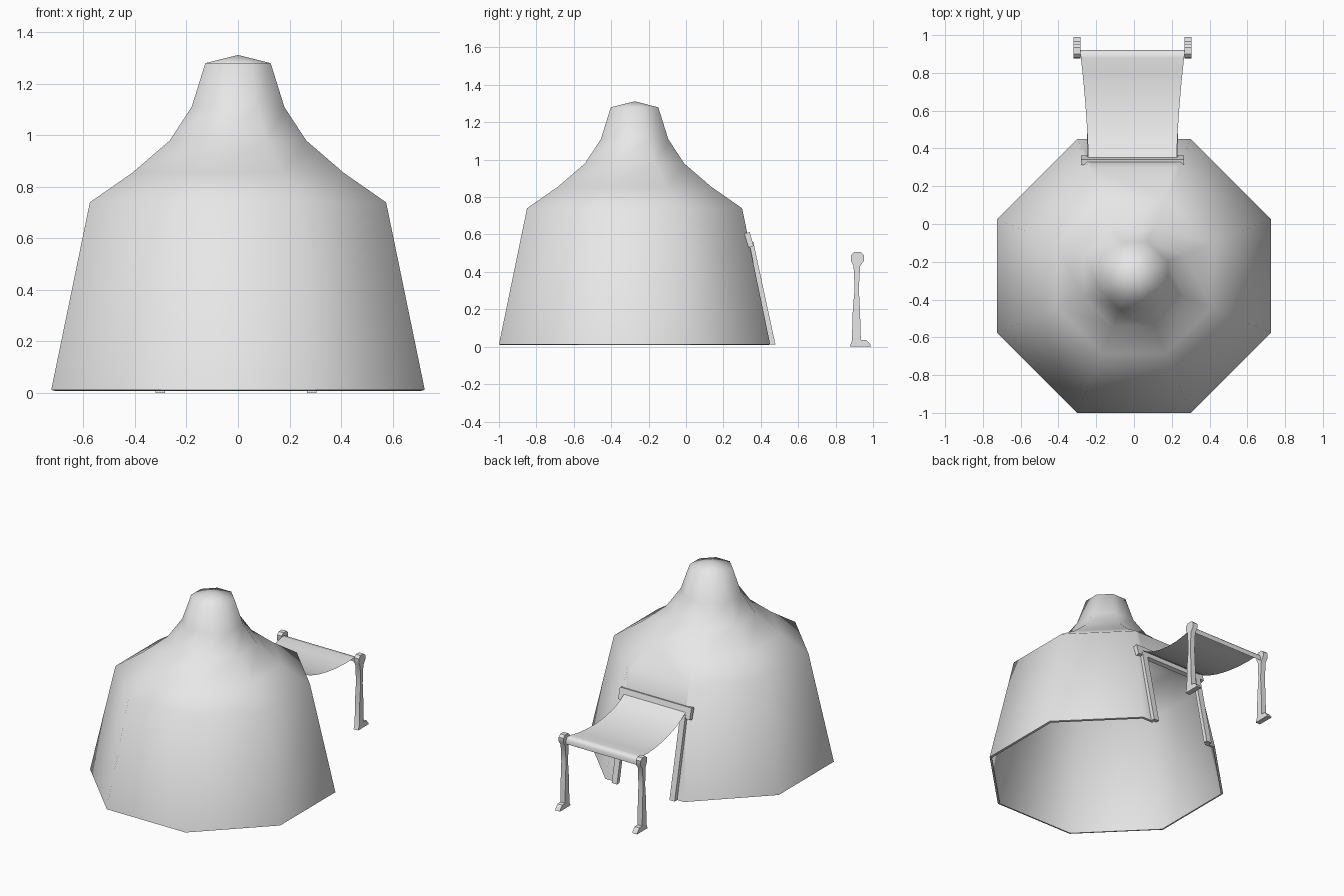
import bpy, bmesh, math
from mathutils import Vector

cube = bpy.data.objects.get("Cube")
if cube:
    bpy.data.objects.remove(cube, do_unlink=True)

grey = bpy.data.materials.new("plain grey")
grey.use_nodes = True
grey.diffuse_color = (0.8, 0.8, 0.8, 1)
grey.node_tree.nodes["Principled BSDF"].inputs["Base Color"].default_value = (0.8, 0.8, 0.8, 1)

TENT_Y = -0.275      # centre of the tent
DOOR_X = -0.008      # centre line of the entrance
SIDES = 8


def finish(name, bm, thickness=0, smooth_angle=None):
    """Turn a bmesh into a named object, optionally thickened and smoothed."""
    mesh = bpy.data.meshes.new(name)
    bm.to_mesh(mesh)
    bm.free()
    obj = bpy.data.objects.new(name, mesh)
    bpy.context.collection.objects.link(obj)
    mesh.materials.append(grey)
    bpy.ops.object.select_all(action='DESELECT')
    obj.select_set(True)
    bpy.context.view_layer.objects.active = obj
    if thickness:
        mod = obj.modifiers.new("thickness", 'SOLIDIFY')
        mod.thickness = thickness
        mod.offset = -1
        bpy.ops.object.modifier_apply(modifier=mod.name)
    if smooth_angle:
        bpy.ops.object.shade_smooth_by_angle(angle=math.radians(smooth_angle))
    return obj


def prism(name, profile, x0, x1, smooth_angle=None):
    """Extrude a (y, z) outline along x."""
    bm = bmesh.new()
    face = bm.faces.new([bm.verts.new((x0, y, z)) for y, z in profile])
    ext = bmesh.ops.extrude_face_region(bm, geom=[face])
    moved = [v for v in ext["geom"] if isinstance(v, bmesh.types.BMVert)]
    bmesh.ops.translate(bm, verts=moved, vec=(x1 - x0, 0, 0))
    bmesh.ops.recalc_face_normals(bm, faces=bm.faces)
    return finish(name, bm, smooth_angle=smooth_angle)


# Tent shell: octagonal rings given as (flat-side radius, height)
rings = [(0.725, 0.012), (0.575, 0.74), (0.41, 0.855), (0.265, 0.98),
         (0.18, 1.11), (0.127, 1.28)]
bm = bmesh.new()
loops = []
for apothem, z in rings:
    r = apothem / math.cos(math.pi / SIDES)
    angles = [(i + 0.5) * math.tau / SIDES for i in range(SIDES)]
    loops.append([bm.verts.new((r * math.cos(a), TENT_Y + r * math.sin(a), z))
                  for a in angles])
for low, high in zip(loops, loops[1:]):
    for i in range(SIDES):
        j = (i + 1) % SIDES
        bm.faces.new((low[i], low[j], high[j], high[i]))
apex = bm.verts.new((0, TENT_Y, 1.312))
for i in range(SIDES):
    bm.faces.new((loops[-1][i], loops[-1][(i + 1) % SIDES], apex))
bmesh.ops.recalc_face_normals(bm, faces=bm.faces)


# Doorway cut into the lower back wall
def back_wall():
    return [f for f in bm.faces if f.normal.y > 0.9
            and f.calc_center_median().z < 0.74]


for co, no in (((DOOR_X - 0.22, 0, 0), (1, 0, 0)),
               ((DOOR_X + 0.22, 0, 0), (1, 0, 0)),
               ((0, 0, 0.57), (0, 0, 1))):
    faces = back_wall()
    if no[2]:
        faces = [f for f in faces if abs(f.calc_center_median().x - DOOR_X) < 0.15]
    geom = set(faces)
    for f in faces:
        geom.update(f.edges)
        geom.update(f.verts)
    bmesh.ops.bisect_plane(bm, geom=list(geom), plane_co=co, plane_no=no)
    bm.normal_update()
opening = [f for f in back_wall()
           if abs(f.calc_center_median().x - DOOR_X) < 0.15
           and f.calc_center_median().z < 0.56]
bmesh.ops.delete(bm, geom=opening, context='FACES')
finish("tent_shell", bm, thickness=0.015, smooth_angle=65)

# Door frame: two leaning posts and a lintel
post = [(0.45, 0.012), (0.478, 0.012), (0.36, 0.56), (0.335, 0.56)]
pole = [(0.875, 0), (0.99, 0), (0.985, 0.013), (0.965, 0.035), (0.935, 0.037),
        (0.93, 0.2), (0.924, 0.31), (0.931, 0.43), (0.952, 0.46), (0.952, 0.49),
        (0.935, 0.506), (0.9, 0.506), (0.882, 0.49), (0.882, 0.46),
        (0.896, 0.43), (0.902, 0.31), (0.892, 0.2), (0.887, 0.03)]
for label, s in (("left", 1), ("right", -1)):
    prism(label + "_door_post", post, DOOR_X + s * 0.2, DOOR_X + s * 0.24)
    # Awning poles with a foot and a rounded head
    prism(label + "_awning_pole", pole, DOOR_X + s * 0.276, DOOR_X + s * 0.312, 35)
prism("door_lintel", [(0.335, 0.53), (0.362, 0.538), (0.341, 0.612), (0.312, 0.606)],
      DOOR_X - 0.273, DOOR_X + 0.273)

# Awning cloth: a thin sagging sheet that widens outward and rolls over its end
sag = [(0.345, 0.58), (0.4, 0.545), (0.46, 0.518), (0.54, 0.495), (0.63, 0.48),
       (0.72, 0.474), (0.81, 0.477), (0.88, 0.486), (0.91, 0.484),
       (0.922, 0.468), (0.922, 0.44)]
bm = bmesh.new()
rows = []
for y, z in sag:
    half = 0.235 + 0.043 * ((y - 0.345) / 0.577) ** 1.6
    rows.append([bm.verts.new((DOOR_X + s * half, y, z)) for s in (-1, 1)])
for a, b in zip(rows, rows[1:]):
    bm.faces.new((a[0], a[1], b[1], b[0]))
finish("awning_cloth", bm, smooth_angle=60)
